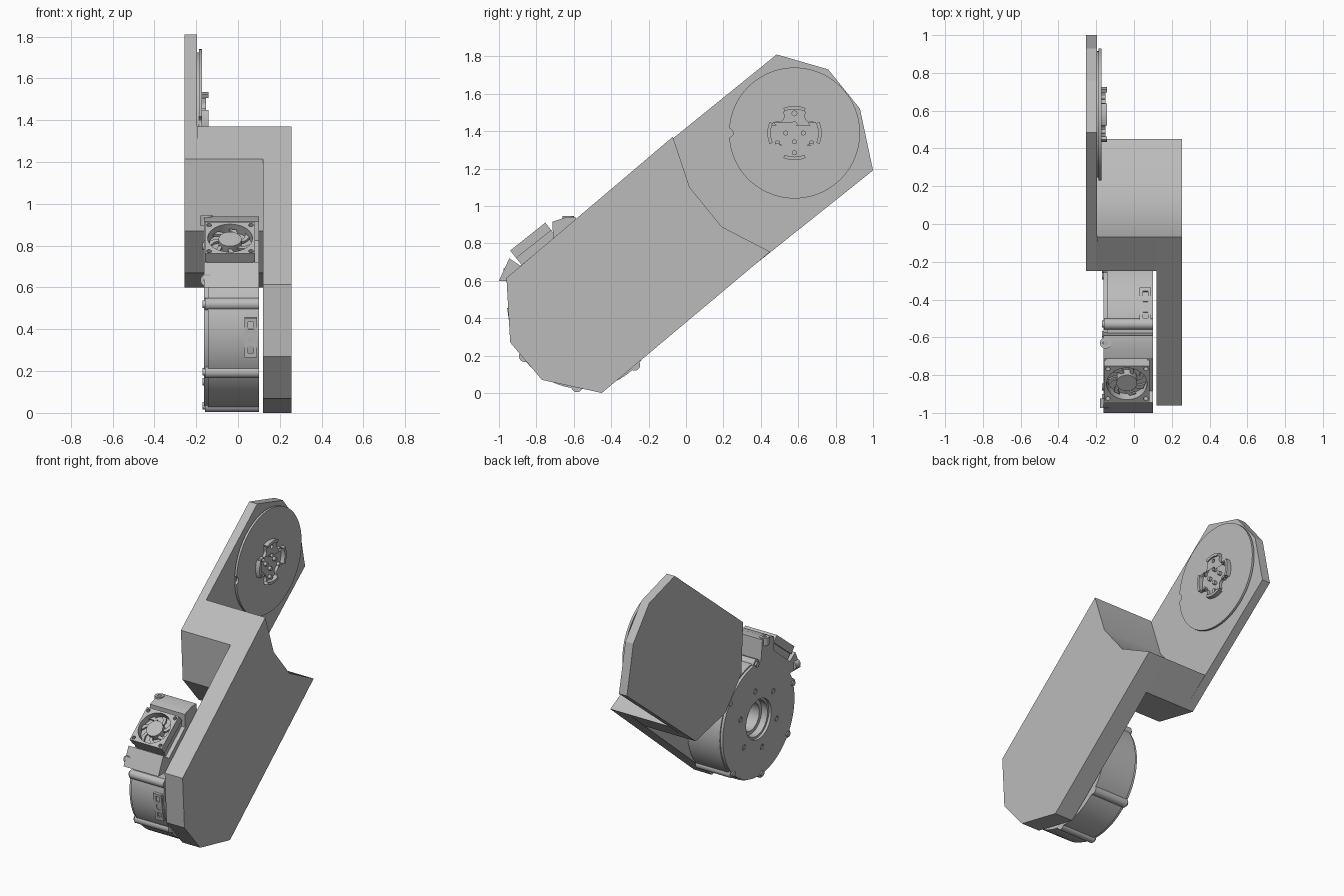
import bpy
from math import sin, cos, radians, tau
from mathutils import Matrix, Vector

cube = bpy.data.objects.get("Cube")
if cube:
    bpy.data.objects.remove(cube)

grey = bpy.data.materials.new("plain grey")
grey.use_nodes = True
COLOUR = (0.5, 0.5, 0.5, 1)
grey.diffuse_color = COLOUR
grey.node_tree.nodes["Principled BSDF"].inputs["Base Color"].default_value = COLOUR


def frame(u, v, origin=(0, 0, 0)):
    """Matrix whose local x, y, z are u, v and their cross product."""
    u, v = Vector(u).normalized(), Vector(v).normalized()
    m = Matrix((u, v, u.cross(v))).transposed().to_4x4()
    m.translation = Vector(origin)
    return m


SIDE = frame((0, 1, 0), (0, 0, 1))  # profiles in y, z extruded along x


def extrude(name, loops, low, high, matrix=SIDE):
    """Solid from outlines (inner outlines become holes)."""
    curve = bpy.data.curves.new(name, "CURVE")
    curve.dimensions = "2D"
    curve.fill_mode = "BOTH"
    curve.extrude = (high - low) / 2
    for loop in loops:
        spline = curve.splines.new("POLY")
        spline.points.add(len(loop) - 1)
        for point, (a, b) in zip(spline.points, loop):
            point.co = (a, b, 0, 1)
        spline.use_cyclic_u = True
    temp = bpy.data.objects.new(name + " outline", curve)
    bpy.context.collection.objects.link(temp)
    mesh = bpy.data.meshes.new_from_object(
        temp.evaluated_get(bpy.context.evaluated_depsgraph_get()))
    bpy.data.objects.remove(temp)
    mesh.transform(matrix @ Matrix.Translation((0, 0, (low + high) / 2)))
    mesh.materials.clear()
    mesh.materials.append(grey)
    obj = bpy.data.objects.new(name, mesh)
    bpy.context.collection.objects.link(obj)
    bpy.ops.object.select_all(action="DESELECT")
    obj.select_set(True)
    bpy.context.view_layer.objects.active = obj
    bpy.ops.object.mode_set(mode="EDIT")
    bpy.ops.mesh.select_all(action="SELECT")
    bpy.ops.mesh.remove_doubles(threshold=0.00005)
    bpy.ops.mesh.normals_make_consistent(inside=False)
    bpy.ops.object.mode_set(mode="OBJECT")
    bpy.ops.object.shade_smooth_by_angle(angle=radians(25))
    return obj


def polar(centre, r, degrees):
    a = radians(degrees)
    return centre[0] + r * cos(a), centre[1] + r * sin(a)


def circle(centre, r, n=24):
    return [polar(centre, r, 360 * i / n) for i in range(n)]


def ring_of(centre, r, count, start=0):
    return [polar(centre, r, start + 360 * i / count) for i in range(count)]


def rect(a0, a1, b0, b1):
    return [(a0, b0), (a1, b0), (a1, b1), (a0, b1)]


def notched(centre, r, notches, size, n=144):
    """Circle with round bites taken from the rim."""
    bites = [polar(centre, r, a) for a in notches]
    out = []
    for p in circle(centre, r, n):
        for b in bites:
            d = Vector(p) - Vector(b)
            if d.length < size:
                inward = (Vector(centre) - Vector(b)).normalized()
                depth = (size ** 2 - d.length ** 2) ** 0.5
                p = tuple(Vector(p) + inward * depth)
        out.append(p)
    return out


# Arm: offset upper plate, middle block and wide lower plate
low_end = [(0.26, 0.6), (-0.06, 0.67), (-0.23, 0.87), (-0.25, 1.215)]
hollow = [(-0.07, 1.37), (0.02, 1.1), (0.19, 0.89), (0.45, 0.755)]
top_end = [(0.485, 1.81), (0.76, 1.73), (0.93, 1.52), (1.0, 1.19)]
foot = [(a - 0.71, b - 0.6) for a, b in low_end]
extrude("upper_plate", [low_end + top_end], -0.255, -0.195)
extrude("middle_block", [low_end + hollow], -0.195, 0.12)
extrude("lower_plate", [foot + hollow], 0.12, 0.255)

# Turntable disc on the upper plate
PIVOT = (0.58, 1.39)
extrude("turntable_base", [circle(PIVOT, 0.335, 96)], -0.195, -0.187)
extrude("turntable_disc", [notched(PIVOT, 0.35, [180], 0.022, 240)], -0.187, -0.172)
corners = [45, 135, 225, 315]
holes = [circle(p, 0.013, 16) for p in ring_of(PIVOT, 0.105, 6, 30) + ring_of(PIVOT, 0.047, 4)]
extrude("turntable_hub", [notched(PIVOT, 0.128, corners, 0.034)] + holes, -0.172, -0.152)
for i in range(4):
    arc = [polar(PIVOT, 0.145, 90 * i + a) for a in range(-24, 25, 4)]
    arc += [polar(PIVOT, 0.127, 90 * i + a) for a in range(24, -25, -4)]
    extrude("hub_rim_segment", [arc], -0.172, -0.142)

# Motor body with stepped hollow centre
MOTOR = (-0.55, 0.415)
X0, X1 = -0.162, 0.1
screws = ring_of(MOTOR, 0.205, 6, 20)
extrude("motor_cap", [circle(MOTOR, 0.385, 96), circle(MOTOR, 0.135, 48)]
        + [circle(p, 0.018, 16) for p in screws], X0, X0 + 0.018)
extrude("motor_body", [circle(MOTOR, 0.393, 96), circle(MOTOR, 0.12, 48)], X0 + 0.018, X1)
extrude("motor_inner_ring", [circle(MOTOR, 0.12, 48), circle(MOTOR, 0.095, 48)], -0.1, X1)
extrude("motor_floor", [circle(MOTOR, 0.1, 48)], 0.04, X1)
extrude("motor_shaft", [circle(MOTOR, 0.035, 24)], -0.06, 0.04)
for p in screws:
    extrude("cap_screw", [circle(p, 0.014, 12)], X0, X0 + 0.024)
for angle in (36, 87, 164, 215, 265, 316):
    p = polar(MOTOR, 0.382, angle)
    extrude("body_rib", [circle(p, 0.03, 20)], X0 + 0.004, X1)
    extrude("rib_screw", [circle(p, 0.018, 16)], X0 - 0.008, X0 + 0.01)

# Housing with two wings that cradle the fan
housing = [(-1.0, 0.6), (-0.945, 0.72), (-0.885, 0.68), (-0.71, 0.825), (-0.715, 0.915),
           (-0.64, 0.94), (-0.59, 0.94), (-0.57, 0.75), (-0.7, 0.6), (-0.88, 0.6)]
extrude("fan_housing", [housing], X0, X1)

# Cooling fan facing up and forward
tilt = radians(38.5)
FAN = frame((1, 0, 0), (0, cos(tilt), sin(tilt)), (-0.038, -0.795, 0.772))
bolt_holes = [circle(p, 0.012, 12) for p in ring_of((0, 0), 0.142, 4, 45)]
extrude("fan_frame", [rect(-0.12, 0.12, -0.12, 0.12), circle((0, 0), 0.107, 48)] + bolt_holes,
        0.03, 0.082, FAN)
extrude("fan_base", [rect(-0.11, 0.11, -0.12, 0.12)], -0.04, 0.03, FAN)
extrude("fan_hub", [circle((0, 0), 0.055, 32)], 0.03, 0.076, FAN)
for i in range(7):
    a = 360 * i / 7
    blade = [polar((0, 0), r, a + s) for r, s in
             ((0.05, 0), (0.075, 8), (0.1, 22), (0.1, 42), (0.075, 26), (0.05, 16))]
    extrude("fan_blade", [blade], 0.045, 0.058, FAN)

# Cable bosses on the wing tips
for matrix in (frame((1, 0, 0), (0, 0, 1), (-0.15, -0.95, 0.635)),
               frame((1, 0, 0), (0, 1, 0), (-0.15, -0.63, 0.92))):
    extrude("cable_boss", [circle((0, 0), 0.03), circle((0, 0), 0.014, 16)], -0.025, 0.025, matrix)
    extrude("boss_core", [circle((0, 0), 0.016, 16)], -0.025, 0.01, matrix)

# Connector sockets on the motor rim
for angle, r in ((188, 0.385), (72, 0.385)):
    a = radians(angle)
    out = Vector((0, cos(a), sin(a)))
    along = out.cross(Vector((1, 0, 0)))
    m = frame((1, 0, 0), along, Vector((0.06, *MOTOR)) + out * r)
    slots = [rect(-0.012, 0.015, b, b + 0.035) for b in (-0.075, -0.018, 0.04)]
    extrude("connector_socket", [rect(-0.03, 0.03, -0.095, 0.095)] + slots, -0.03, 0.012, m)
